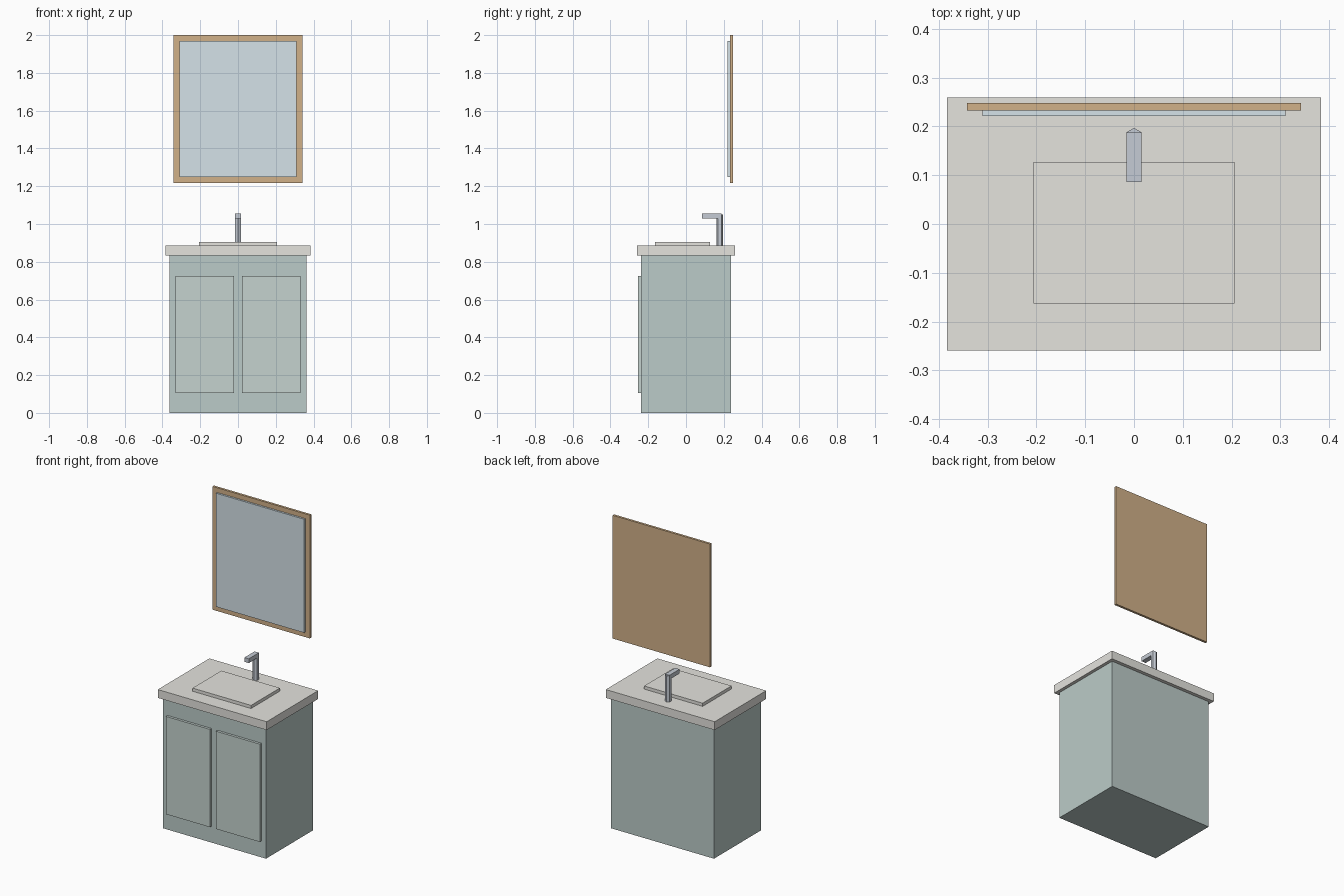
import bpy
import math

if "Cube" in bpy.data.objects:
    bpy.data.objects.remove(bpy.data.objects["Cube"])


def material(name, rgb):
    m = bpy.data.materials.new(name)
    m.diffuse_color = (*rgb, 1)
    m.use_nodes = True
    m.node_tree.nodes["Principled BSDF"].inputs["Base Color"].default_value = m.diffuse_color
    return m


def box(name, x, y, z, mat):
    # Box from (min, max) ranges on each axis
    ranges = (x, y, z)
    bpy.ops.mesh.primitive_cube_add(size=1, location=[(a + b) / 2 for a, b in ranges])
    ob = bpy.context.object
    ob.name = name
    ob.scale = [b - a for a, b in ranges]
    bpy.ops.object.transform_apply(location=False, rotation=False, scale=True)
    ob.data.materials.append(mat)
    return ob


teal = material("cabinet_paint", (0.50, 0.60, 0.58))
light_teal = material("door_paint", (0.56, 0.65, 0.62))
stone = material("stone", (0.78, 0.77, 0.73))
wood = material("wood", (0.64, 0.44, 0.25))
glass = material("mirror_glass", (0.66, 0.76, 0.81))
metal = material("metal", (0.56, 0.60, 0.66))

# Cabinet with two door panels
box("cabinet", (-0.363, 0.363), (-0.237, 0.237), (0, 0.832), teal)
for side, name in ((-1, "left_door"), (1, "right_door")):
    box(name, sorted((side * 0.021, side * 0.331)), (-0.253, -0.237), (0.104, 0.726), light_teal)

# Countertop and raised basin slab
box("countertop", (-0.383, 0.383), (-0.259, 0.259), (0.832, 0.885), stone)
box("basin", (-0.206, 0.206), (-0.163, 0.127), (0.885, 0.905), stone)

# Tap: six-sided post and square spout
bpy.ops.mesh.primitive_cylinder_add(vertices=6, radius=0.018, depth=0.165,
                                    location=(0, 0.179, 0.9675))
post = bpy.context.object
post.name = "tap_post"
post.data.materials.append(metal)
box("tap_spout", (-0.0155, 0.0155), (0.086, 0.188), (1.028, 1.055), metal)

# Wall mirror
box("mirror_frame", (-0.342, 0.342), (0.233, 0.248), (1.216, 2.0), wood)
box("mirror_glass", (-0.311, 0.311), (0.221, 0.233), (1.248, 1.97), glass)
